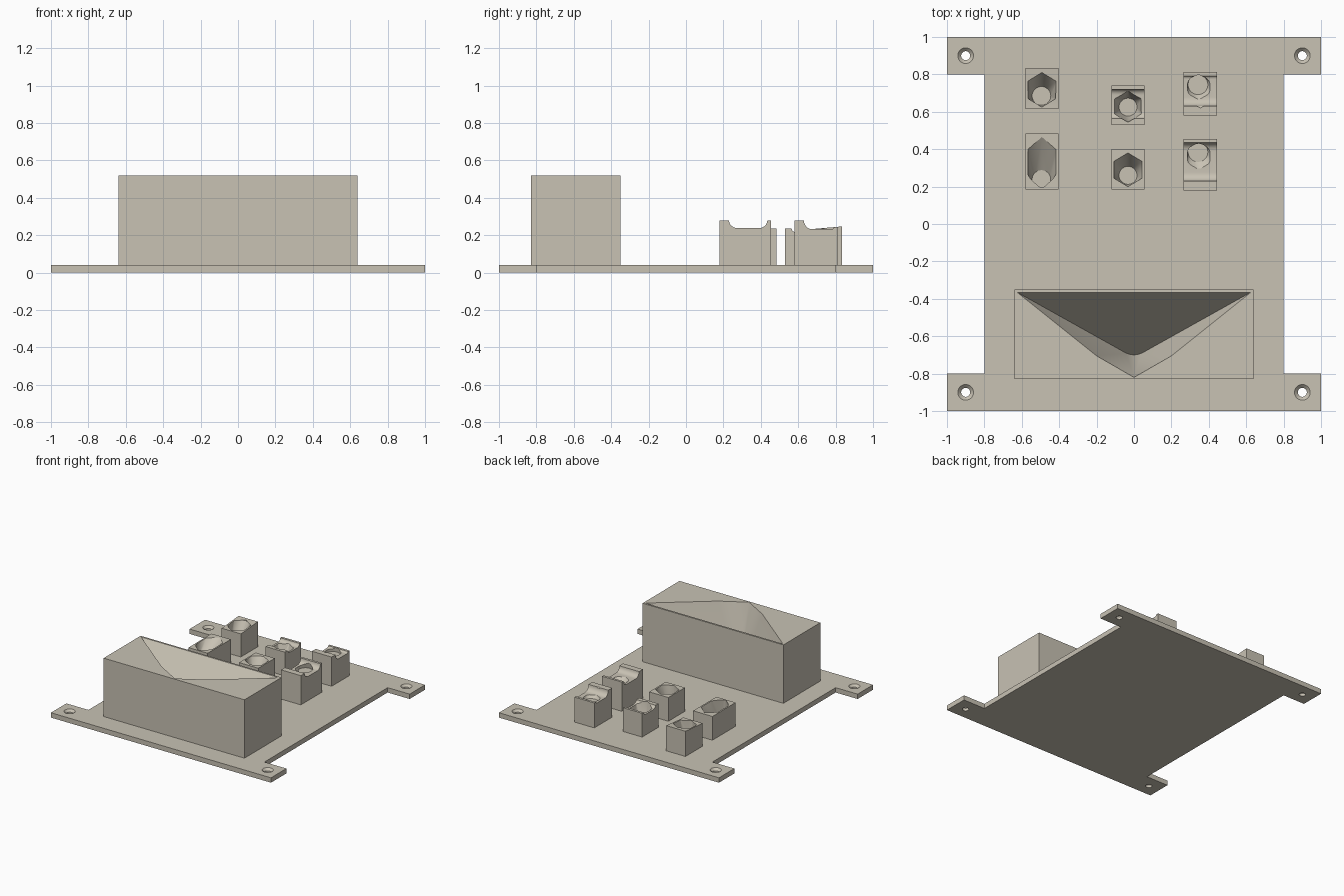
import bpy, bmesh, math

if "Cube" in bpy.data.objects:
    bpy.data.objects.remove(bpy.data.objects["Cube"])

# One stone-coloured material
stone = bpy.data.materials.new("warm_grey")
stone.use_nodes = True
colour = (0.58, 0.54, 0.455, 1)
stone.diffuse_color = colour
stone.node_tree.nodes["Principled BSDF"].inputs["Base Color"].default_value = colour

PLATE = 0.04


def finish(name, bm):
    bmesh.ops.recalc_face_normals(bm, faces=bm.faces[:])
    mesh = bpy.data.meshes.new(name)
    bm.to_mesh(mesh)
    bm.free()
    mesh.materials.append(stone)
    ob = bpy.data.objects.new(name, mesh)
    bpy.context.collection.objects.link(ob)
    return ob


def prism(name, points, offset):
    """Extrude a planar outline along an offset vector."""
    bm = bmesh.new()
    face = bm.faces.new([bm.verts.new(p) for p in points])
    res = bmesh.ops.extrude_face_region(bm, geom=[face])
    verts = [g for g in res["geom"] if isinstance(g, bmesh.types.BMVert)]
    bmesh.ops.translate(bm, verts=verts, vec=offset)
    return finish(name, bm)


def hull(name, points):
    bm = bmesh.new()
    for p in points:
        bm.verts.new(p)
    res = bmesh.ops.convex_hull(bm, input=bm.verts[:])
    loose = [v for v in bm.verts if not v.link_faces]
    bmesh.ops.delete(bm, geom=loose, context="VERTS")
    bmesh.ops.dissolve_limit(bm, angle_limit=0.01, verts=bm.verts[:], edges=bm.edges[:])
    return finish(name, bm)


def ring(x, y, z, r, n=28):
    return [(x + r * math.cos(math.tau * i / n), y + r * math.sin(math.tau * i / n), z)
            for i in range(n)]


def cut(ob, cutter):
    """Subtract the cutter, apply the result and remove the cutter."""
    cutter.hide_render = True
    mod = ob.modifiers.new("cut", "BOOLEAN")
    mod.operation, mod.solver, mod.object = "DIFFERENCE", "EXACT", cutter
    bpy.context.view_layer.update()
    deps = bpy.context.evaluated_depsgraph_get()
    mesh = bpy.data.meshes.new_from_object(ob.evaluated_get(deps))
    ob.modifiers.clear()
    ob.data = mesh
    bpy.data.objects.remove(cutter)


def soften(ob):
    bpy.ops.object.select_all(action="DESELECT")
    ob.select_set(True)
    bpy.context.view_layer.objects.active = ob
    bpy.ops.object.shade_smooth_by_angle(angle=math.radians(25))


# Base plate with four corner tabs
quarter = [(0.8, 0.8), (1, 0.8), (1, 1)]
outline = (quarter + [(-x, y) for x, y in reversed(quarter)]
           + [(-x, -y) for x, y in quarter] + [(x, -y) for x, y in reversed(quarter)])
plate = prism("base_plate", [(x, y, 0) for x, y in outline], (0, 0, PLATE))

# Countersunk screw holes in the tabs
for sx in (-1, 1):
    for sy in (-1, 1):
        x, y = 0.9 * sx, 0.9 * sy
        cut(plate, hull("hole_cutter", ring(x, y, -0.02, 0.024) + ring(x, y, 0.06, 0.024)))
        cut(plate, hull("sink_cutter", ring(x, y, 0.022, 0.024) + ring(x, y, PLATE, 0.042)
                        + ring(x, y, 0.06, 0.042)))
soften(plate)

# Large block with a pointed, rounded hollow
block = prism("large_block", [(-0.64, -0.83, PLATE), (0.64, -0.83, PLATE),
                              (0.64, -0.35, PLATE), (-0.64, -0.35, PLATE)], (0, 0, 0.48))
rim = [(-0.625, -0.365), (-0.2, -0.705), (0, -0.82), (0.2, -0.705), (0.625, -0.365)]
points = [(x, y, z) for x, y in rim for z in (0.52, 0.57)]
for i in range(11):
    a = math.radians(-60 + 12 * i)
    y = -0.60 - 0.10 * math.cos(a)
    points.append((0.10 * math.sin(a), y, 0.52 + (y + 0.365) * 1.3))
cut(block, hull("hollow_cutter", points))
soften(block)


def saddle(y0, y1, a, b, top, dip, end):
    """Side profile: front ledge, concave fillet, low middle, rise at the back."""
    h, r = top - dip, 0.045
    pts = [(y0, top), (a, top)]
    pts += [(a + r * (1 - math.cos(t)), top - h * math.sin(t))
            for t in (math.radians(15 * i) for i in range(1, 7))]
    pts += [(b + (y1 - 0.02 - b) * math.sin(t), dip + (end - dip) * (1 - math.cos(t)))
            for t in (math.radians(15 * i) for i in range(0, 7))]
    return pts + [(y1, end)]


# Small sockets: name, x range, top profile, hex (y range, z), floor (x, y, z, radius)
LEFT, MID, RIGHT = (-0.58, -0.405), (-0.12, 0.055), (0.265, 0.445)
sockets = [
    ("left_front_socket", LEFT, [(0.185, 0.235), (0.485, 0.235)],
     (0.20, 0.465, 0.235), (-0.495, 0.238, 0.13, 0.05)),
    ("left_rear_socket", LEFT, [(0.615, 0.23), (0.64, 0.23), (0.835, 0.247)],
     (0.625, 0.81, 0.24), (-0.495, 0.685, 0.13, 0.05)),
    ("middle_front_socket", MID, [(0.185, 0.235), (0.40, 0.235)],
     (0.20, 0.38, 0.235), (-0.032, 0.26, 0.13, 0.048)),
    ("middle_rear_socket", MID, saddle(0.53, 0.74, 0.565, 0.69, 0.235, 0.21, 0.235),
     (0.545, 0.715, 0.225), (-0.032, 0.625, 0.13, 0.048)),
    ("right_front_socket", RIGHT, saddle(0.18, 0.455, 0.23, 0.39, 0.28, 0.238, 0.28),
     (0.23, 0.41, 0.28), (0.342, 0.385, 0.215, 0.053)),
    ("right_rear_socket", RIGHT, saddle(0.58, 0.812, 0.63, 0.775, 0.28, 0.232, 0.245),
     (0.62, 0.79, 0.28), (0.342, 0.745, 0.21, 0.053)),
]
for name, (x0, x1), top, (h0, h1, hz), floor in sockets:
    profile = [(top[0][0], PLATE)] + top + [(top[-1][0], PLATE)]
    socket = prism(name, [(x0, y, z) for y, z in profile], (x1 - x0, 0, 0))
    xc, yc, ry = (x0 + x1) / 2, (h0 + h1) / 2, (h1 - h0) / 2
    hexagon = [(xc + 0.087 * math.sin(math.radians(60 * i)),
                yc + ry * math.cos(math.radians(60 * i))) for i in range(6)]
    points = [(x, y, z) for x, y in hexagon for z in (hz, hz + 0.08)]
    cut(socket, hull("socket_cutter", points + ring(*floor)))
    soften(socket)
